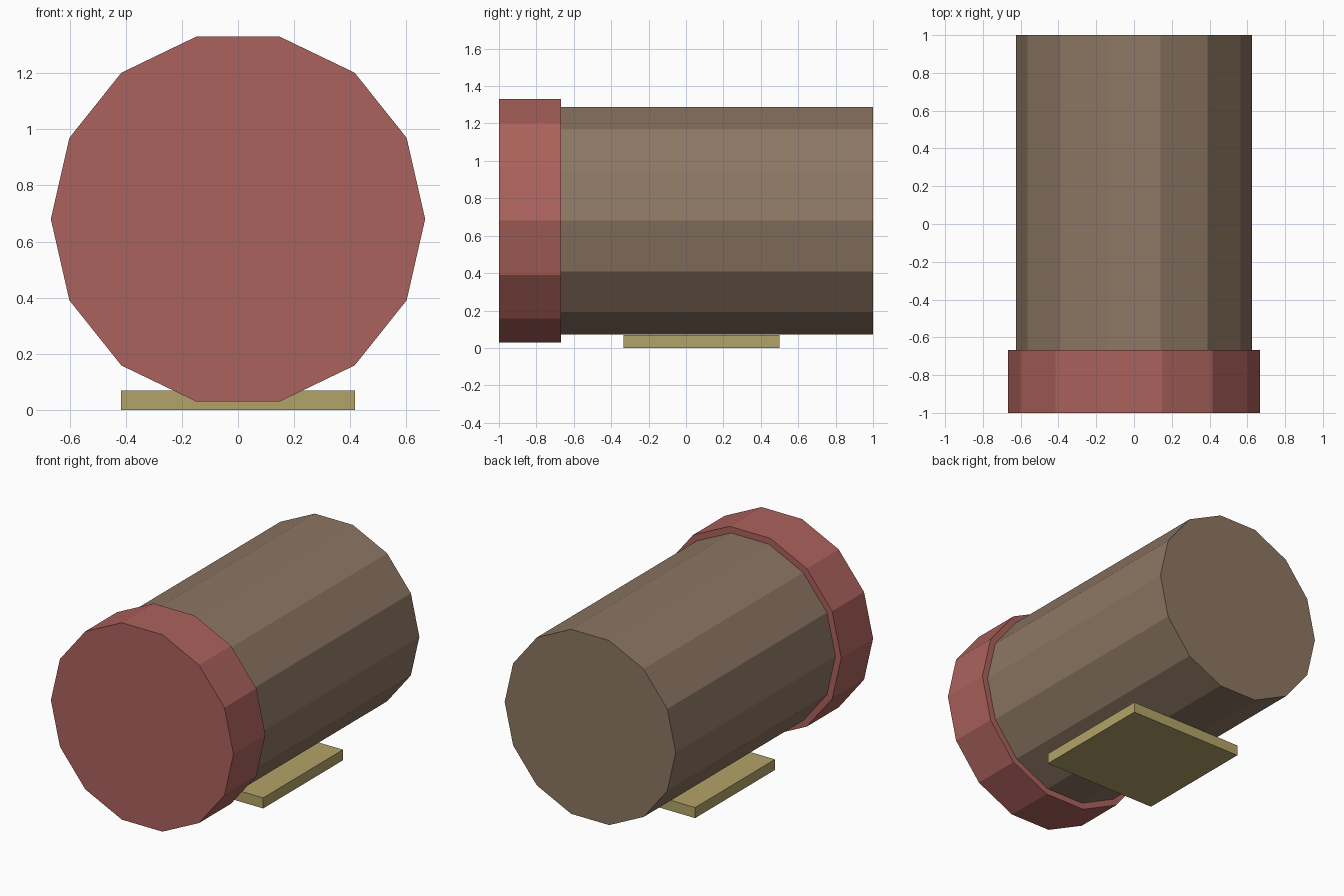
import bpy, bmesh, math

cube = bpy.data.objects.get("Cube")
if cube:
    bpy.data.objects.remove(cube, do_unlink=True)

SIDES = 14
AXIS_Z = 0.68


def make_material(name, rgb):
    mat = bpy.data.materials.new(name)
    mat.use_nodes = True
    color = (*rgb, 1)
    mat.diffuse_color = color
    bsdf = mat.node_tree.nodes["Principled BSDF"]
    bsdf.inputs["Base Color"].default_value = color
    bsdf.inputs["Roughness"].default_value = 0.8
    return mat


def make_prism(name, outline, depth, mat):
    """Extrude an outline of (x, z) points between two y positions."""
    front, back = depth
    bm = bmesh.new()
    face = bm.faces.new([bm.verts.new((x, front, z)) for x, z in outline])
    ext = bmesh.ops.extrude_face_region(bm, geom=[face], use_keep_orig=True)
    moved = [g for g in ext["geom"] if isinstance(g, bmesh.types.BMVert)]
    bmesh.ops.translate(bm, verts=moved, vec=(0, back - front, 0))
    bmesh.ops.recalc_face_normals(bm, faces=bm.faces)
    mesh = bpy.data.meshes.new(name)
    bm.to_mesh(mesh)
    bm.free()
    mesh.materials.append(mat)
    obj = bpy.data.objects.new(name, mesh)
    bpy.context.collection.objects.link(obj)
    return obj


def ring(radius):
    angles = [math.tau * i / SIDES for i in range(SIDES)]
    return [(radius * math.cos(a), AXIS_Z + radius * math.sin(a)) for a in angles]


red = make_material("dusty red", (0.41, 0.122, 0.107))
brown = make_material("warm brown", (0.266, 0.184, 0.125))
gold = make_material("dull gold", (0.451, 0.371, 0.138))

# Long barrel with a wider cap at the front
make_prism("barrel_body", ring(0.625), (-0.667, 1), brown)
make_prism("front_cap", ring(0.667), (-1, -0.667), red)

# Flat plate under the barrel
w, h = 0.417, 0.07
make_prism("base_plate", [(-w, 0), (w, 0), (w, h), (-w, h)], (-0.333, 0.5), gold)
